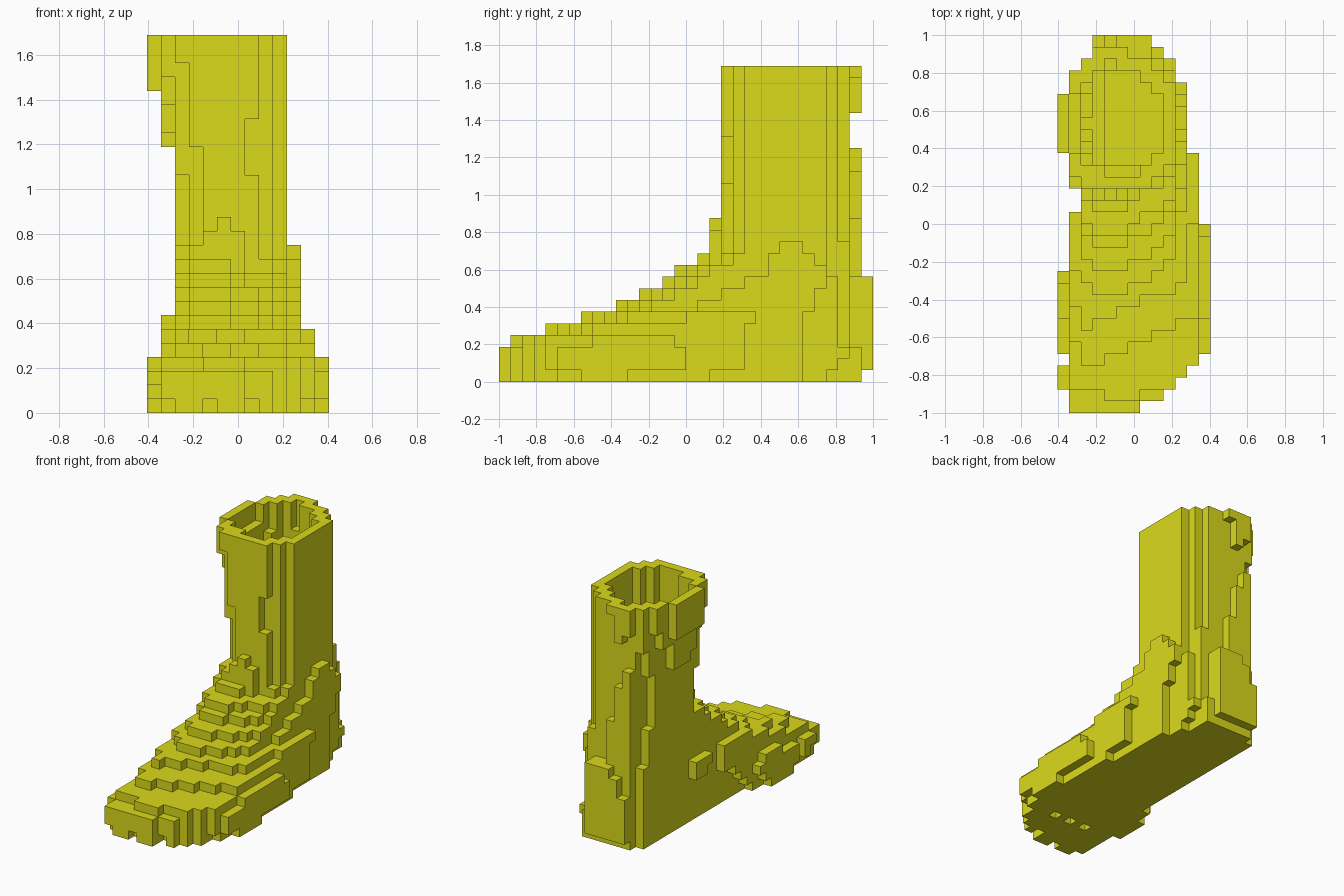
import bpy, bmesh, math

if "Cube" in bpy.data.objects:
    bpy.data.objects.remove(bpy.data.objects["Cube"], do_unlink=True)

U = 1 / 16                      # size of one block
NX, NY, NZ = 13, 32, 27         # grid: i across, j front to back, k up


def runs(*pairs):
    """Expand (value, count) pairs into a flat list."""
    return [v for v, n in pairs for _ in range(n)]


# Plan outline of the foot: first and last block of each row
LEFT = runs((1, 2), (0, 2), (1, 1), (0, 7), (1, 5), (2, 13), (3, 2))
RIGHT = [7, 9, 10, 11, 12] + runs((13, 11), (12, 6), (11, 6), (10, 2), (9, 1), (8, 1))
# Height of the instep along the foot
INSTEP = [3] + runs((4, 3), (5, 3), (6, 3), (7, 2), (8, 2), (9, 1), (10, 2), (11, 1))
# Outer ankle bulge heights
ANKLE = runs((5, 11), (6, 6), (7, 2), (8, 2), (9, 2), (11, 1), (12, 2), (11, 1), (10, 1))
# Heel counter heights on the last row
HEEL = {3: 6, 4: 8}
# Underside of the inner edge, rising towards the arch: column -> row -> first block
ARCH = {0: {2: 2, 3: 1, 5: 1, 10: 1, 11: 2},
        1: {0: 1, 12: 1, 13: 2, 14: 3, 15: 4, 16: 4}}
# Stepped underside of the flare: (from height, first row, last row)
FLARE = ((24, 20, 28), (22, 21, 27), (20, 22, 25), (19, 23, 25))


def foot_height(i, j):
    # Step lines sweep back across the toes, and to both sides of the instep
    if j < 2:
        shift = 0 if 4 <= i <= 6 else 1
    elif j < 10:
        shift = 0.5 * max(0, i - 2) + (2 if i < 2 else 0)
    else:
        shift = 0.75 * max(0, i - 5) + max(0, 3 - i)
    jj = max(int(round(j - shift)), 0 if j < 2 else 1)
    h = 12 if jj > 17 else INSTEP[jj]
    if i == 0:
        h = min(h, 4 if 8 <= j <= 10 else 3)
    elif i == 1:
        h = min(h, 7)
    elif i == 10:
        h = min(h, ANKLE[min(j, 27)])
    elif i == 11:
        h = min(h, 6 if j >= 16 else 5)
    elif i == 12:
        h = min(h, 4 if 8 <= j <= 14 else 3)
    if j == 18 and 4 <= i <= 6:
        h = 14 if i == 5 else 13
    if j == 31:
        h = HEEL.get(i, 9)
    elif j == 30:
        h = 3 if i == 8 else 9
    elif j >= 28 and (i == 9 or (i == 2 and j == 29)):
        h = 9
    return h


def in_foot(i, j, k):
    if not (LEFT[j] <= i < RIGHT[j]) or k >= foot_height(i, j):
        return False
    if k < ARCH.get(i, {}).get(j, 0):
        return False
    if i == 11 and j == 21 and k < 5:
        return False
    if i == 10 and j > 25 and k < (6 if j == 26 else 8):
        return False
    if i == 9 and j == 29 and k != 2:
        return False
    if k == 0:                  # sole is slightly narrower, with small pits
        if j == 31 or (i == 12 and not 7 <= j <= 10) or (i == 11 and not 5 <= j <= 17):
            return False
        if i == 9 and j > 25:
            return False
        if (i, j) in ((4, 5), (6, 5), (8, 5), (4, 0), (7, 1)):
            return False
    return True


def in_shaft(i, j, k):
    if not 19 <= j <= 30:
        return False
    # Outward flare on the upper inner side, and a small side nub
    if i == 0:
        return 22 <= j <= 26 and k >= 23
    if i == 1:
        if (k == 6 and 19 <= j <= 21) or (k == 5 and 20 <= j <= 21):
            return True
        return any(k >= start and a <= j <= b for start, a, b in FLARE)
    # Tube with stepped corners
    if j == 19:
        lo = 2 if k >= 25 else 3 if k >= 19 else 4
        return lo <= i < (7 if 17 <= k < 21 else 8)
    if j == 20:
        return (2 if k >= 17 else 3) <= i < 9
    if j <= 27:
        return 2 <= i < 10
    if j == 28:
        return (2 if k < 13 or k >= 19 else 3) <= i < 9
    if j == 29:
        return (2 if k >= 22 else 3) <= i < 8
    # Ridge and top patch down the back
    if k < 20:
        return k < {3: 20, 4: 18, 5: 14}.get(i, 0)
    return k >= {3: 24, 4: 23, 5: 26}.get(i, NZ)


def in_cavity(i, j, k):
    if k < 1 or not 20 <= j <= 29:
        return False
    if j == 20:
        return k >= 19 and 4 <= i <= 6
    if j == 29:
        return k >= 24 and i == 4
    if 4 <= i <= 8:
        return i <= {21: 7, 27: 7, 28: 6}.get(j, 8)
    if i == 3:
        return k >= 19 and 21 <= j <= 28
    if i == 2:                  # follows the flare, one block in
        return any(k >= start and a < j < b for start, a, b in FLARE)
    return i == 1 and k >= 25 and 22 <= j <= 26


cells = {(i, j, k) for i in range(NX) for j in range(NY) for k in range(NZ)
         if (in_foot(i, j, k) or in_shaft(i, j, k)) and not in_cavity(i, j, k)}

# Skin the blocks: one quad for every exposed side
bm = bmesh.new()
verts = {}


def corner(p):
    if p not in verts:
        verts[p] = bm.verts.new(((p[0] - NX / 2) * U, (p[1] - NY / 2) * U, p[2] * U))
    return verts[p]


for c in cells:
    for axis in range(3):
        a, b = (axis + 1) % 3, (axis + 2) % 3
        for side in (0, 1):
            n = list(c)
            n[axis] += 2 * side - 1
            if tuple(n) in cells:
                continue
            quad = []
            for da, db in ((0, 0), (1, 0), (1, 1), (0, 1)):
                p = list(c)
                p[axis] += side
                p[a] += da
                p[b] += db
                quad.append(corner(tuple(p)))
            bm.faces.new(quad if side else quad[::-1])

# Merge coplanar quads into larger flat faces
bmesh.ops.dissolve_limit(bm, angle_limit=math.radians(1), verts=bm.verts[:], edges=bm.edges[:])
mesh = bpy.data.meshes.new("block_boot")
bm.to_mesh(mesh)
bm.free()

# Single flat colour
mat = bpy.data.materials.new("olive yellow")
mat.use_nodes = True
colour = (0.71, 0.70, 0.011, 1)
mat.diffuse_color = colour
mat.node_tree.nodes["Principled BSDF"].inputs["Base Color"].default_value = colour
mesh.materials.append(mat)

boot = bpy.data.objects.new("block_boot", mesh)
bpy.context.scene.collection.objects.link(boot)
